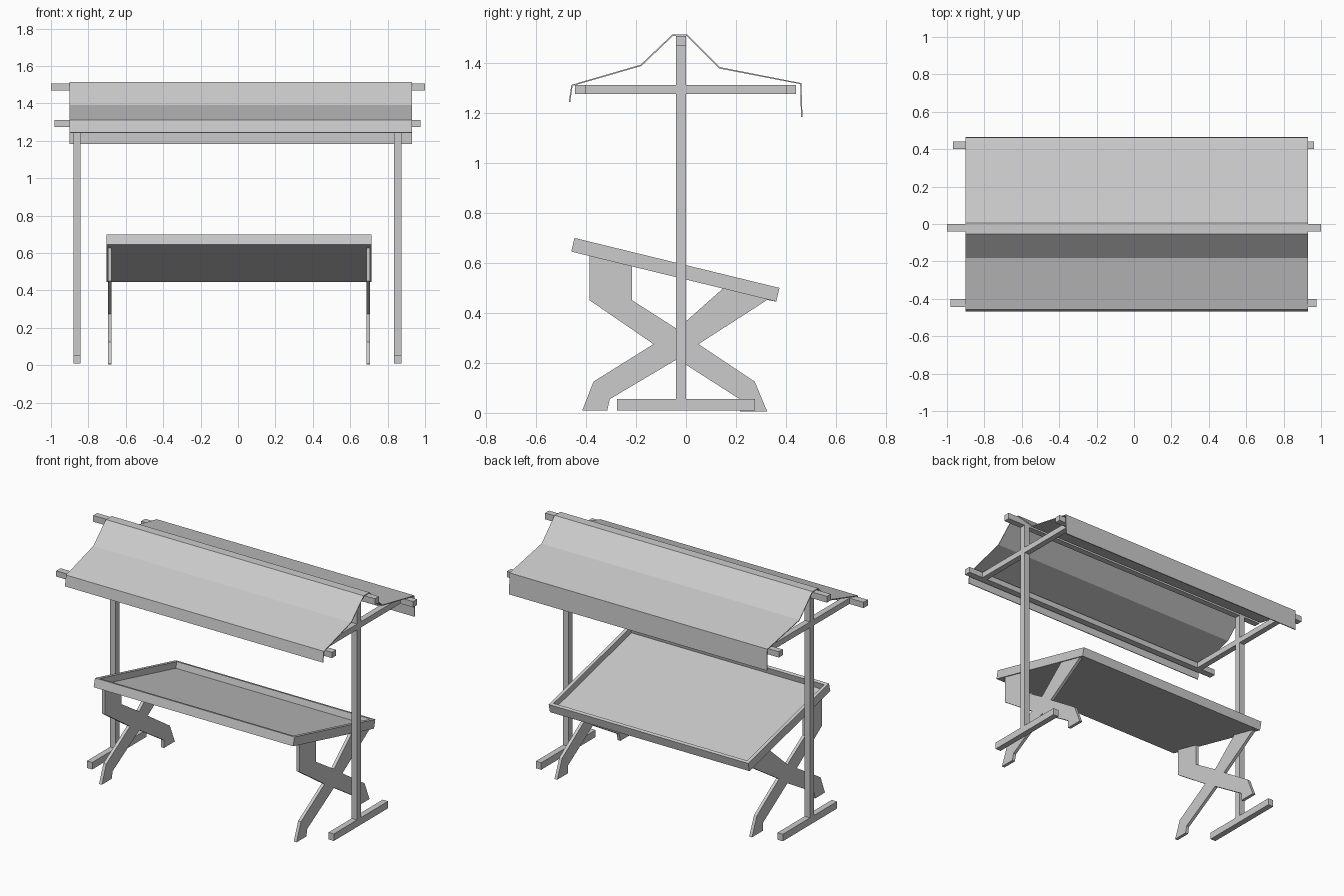
import bpy, bmesh, math
from mathutils import Matrix, Vector

cube = bpy.data.objects.get("Cube")
if cube:
    bpy.data.objects.remove(cube, do_unlink=True)

grey = bpy.data.materials.new("light_grey")
grey.use_nodes = True
COLOUR = (0.6, 0.6, 0.6, 1)
grey.diffuse_color = COLOUR
grey.node_tree.nodes["Principled BSDF"].inputs["Base Color"].default_value = COLOUR


def add_object(name, bm):
    bmesh.ops.recalc_face_normals(bm, faces=bm.faces)
    mesh = bpy.data.meshes.new(name)
    bm.to_mesh(mesh)
    bm.free()
    mesh.materials.append(grey)
    obj = bpy.data.objects.new(name, mesh)
    bpy.context.collection.objects.link(obj)
    return obj


def box_mesh(x, y, z):
    """Box from (low, high) ranges on each axis."""
    bm = bmesh.new()
    bmesh.ops.create_cube(bm, size=1)
    for v in bm.verts:
        v.co = Vector([r[0] if c < 0 else r[1] for c, r in zip(v.co, (x, y, z))])
    return bm


def beam(name, x, y, z):
    return add_object(name, box_mesh(x, y, z))


def panel(name, x, outline):
    """Side outline in (y, z), extruded between two x positions."""
    bm = bmesh.new()
    face = bm.faces.new([bm.verts.new((x[0], y, z)) for y, z in outline])
    ext = bmesh.ops.extrude_face_region(bm, geom=[face])
    bmesh.ops.translate(bm, vec=(x[1] - x[0], 0, 0),
                        verts=[g for g in ext["geom"] if isinstance(g, bmesh.types.BMVert)])
    return add_object(name, bm)


# Crossed table leg, going round the outline from the front foot
LEG = [(-0.415, 0.01), (-0.37, 0.125), (-0.13, 0.275), (-0.385, 0.45), (-0.385, 0.628),
       (-0.215, 0.587), (-0.215, 0.45), (-0.035, 0.335), (0.145, 0.495), (0.145, 0.51),
       (0.36, 0.46), (0.36, 0.445), (0.325, 0.452), (0.05, 0.275), (0.275, 0.125),
       (0.325, 0.005), (0.215, 0.005), (0.215, 0.055), (-0.035, 0.215), (-0.305, 0.055),
       (-0.315, 0.01)]

for side, post, leg in (("right", (-0.88, -0.842), (-0.696, -0.676)),
                        ("left", (0.835, 0.873), (0.686, 0.706))):
    beam(side + "_post", post, (-0.04, 0), (0.055, 1.47))
    beam(side + "_foot", post, (-0.275, 0.275), (0.01, 0.055))
    beam(side + "_crossbar", post, (-0.4, 0.4), (1.275, 1.312))
    panel(side + "_table_leg", leg, LEG)

# Long rails carrying the canopy
beam("ridge_rail", (-1, 1), (-0.04, 0), (1.468, 1.508))
beam("front_rail", (-0.98, 0.977), (-0.443, -0.4), (1.275, 1.312))
beam("back_rail", (-0.967, 0.963), (0.4, 0.44), (1.275, 1.312))

# Canopy cloth: a thin folded sheet
folds = [(-0.466, 1.243), (-0.456, 1.31), (-0.18, 1.39), (-0.053, 1.511), (0.003, 1.511),
         (0.135, 1.38), (0.459, 1.317), (0.463, 1.183)]
bm = bmesh.new()
rows = [[bm.verts.new((x, y, z)) for x in (-0.9, 0.93)] for y, z in folds]
for a, b in zip(rows, rows[1:]):
    bm.faces.new((a[0], a[1], b[1], b[0]))
canopy = add_object("canopy_cloth", bm)
cloth = canopy.modifiers.new("thickness", "SOLIDIFY")
cloth.thickness = 0.006
cloth.offset = 0

# Sloping table top: a shallow tray with a raised rim
bm = box_mesh((-0.703, 0.713), (-0.422, 0.422), (-0.028, 0.028))
bm.normal_update()
top = max(bm.faces, key=lambda f: f.calc_center_median().z)
bmesh.ops.inset_region(bm, faces=[top], thickness=0.03)
ext = bmesh.ops.extrude_face_region(bm, geom=[top])
bmesh.ops.translate(bm, vec=(0, 0, -0.04),
                    verts=[g for g in ext["geom"] if isinstance(g, bmesh.types.BMVert)])
if top.is_valid:
    bmesh.ops.delete(bm, geom=[top], context="FACES_ONLY")
bmesh.ops.transform(bm, verts=bm.verts, matrix=Matrix.Translation((0, -0.0425, 0.5725))
                    @ Matrix.Rotation(math.radians(-13.7), 4, "X"))
add_object("table_tray", bm)
